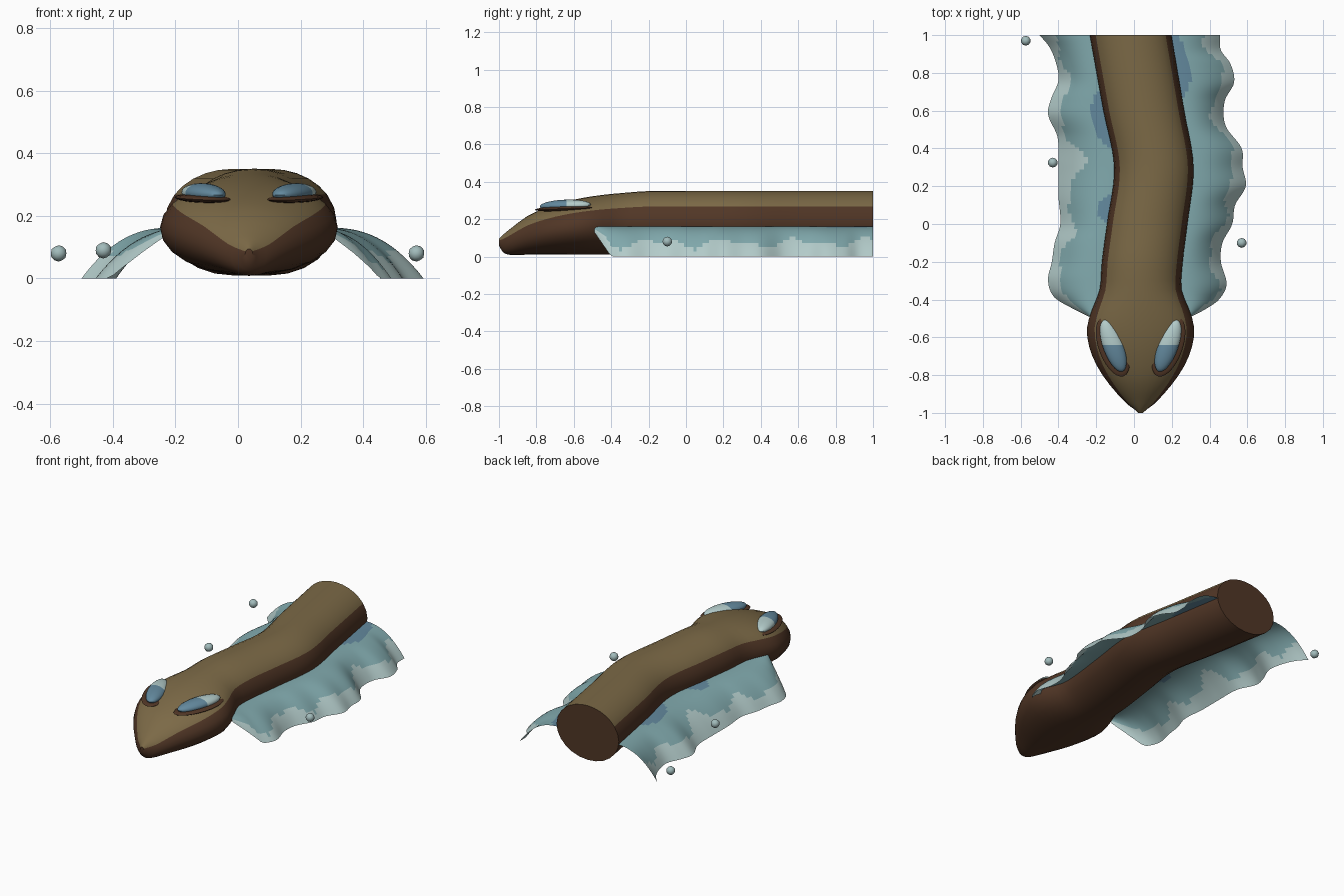
import bpy, bmesh, math
from mathutils import Matrix

if "Cube" in bpy.data.objects:
    bpy.data.objects.remove(bpy.data.objects["Cube"])


def material(name, rgb):
    m = bpy.data.materials.new(name)
    m.diffuse_color = (*rgb, 1)
    m.use_nodes = True
    m.node_tree.nodes["Principled BSDF"].inputs["Base Color"].default_value = m.diffuse_color
    return m


TAN = material("tan back", (0.20, 0.142, 0.062))
BROWN = material("dark brown", (0.082, 0.037, 0.019))
TEAL = material("teal frill", (0.22, 0.40, 0.42))
PALE = material("pale edge", (0.45, 0.60, 0.59))
BLUE = material("steel blue", (0.125, 0.25, 0.34))
BUBBLE = material("bubble grey", (0.36, 0.50, 0.50))


def finish(bm, name, mats, angle=40):
    mesh = bpy.data.meshes.new(name)
    bm.to_mesh(mesh)
    bm.free()
    for m in mats:
        mesh.materials.append(m)
    ob = bpy.data.objects.new(name, mesh)
    bpy.context.collection.objects.link(ob)
    bpy.ops.object.select_all(action='DESELECT')
    ob.select_set(True)
    bpy.context.view_layer.objects.active = ob
    bpy.ops.object.shade_smooth_by_angle(angle=math.radians(angle))
    return ob


def curve(table, y, col):
    """Smooth (Hermite) lookup of a column in a table sorted by its first entry."""
    n = len(table)
    i = max(j for j in range(n - 1) if table[j][0] <= y + 1e-9)

    def slope(j):
        a, b = table[max(j - 1, 0)], table[min(j + 1, n - 1)]
        return (b[col] - a[col]) / (b[0] - a[0])
    p, q = table[i], table[i + 1]
    h = q[0] - p[0]
    t = (y - p[0]) / h
    return (p[col] * (2*t**3 - 3*t*t + 1) + q[col] * (3*t*t - 2*t**3)
            + h * slope(i) * (t**3 - 2*t*t + t) + h * slope(i + 1) * (t**3 - t*t))


# y, centre x, half width, top z, bottom z
BODY = [(-1.00, .035, .012, .095, .06), (-.98, .035, .035, .115, .025),
        (-.95, .035, .075, .14, .01), (-.85, .035, .165, .215, .01),
        (-.75, .035, .232, .260, .01), (-.65, .035, .272, .292, .01),
        (-.55, .035, .284, .314, .01), (-.45, .035, .256, .329, .01),
        (-.35, .035, .217, .339, .01), (-.20, .044, .214, .35, .01),
        (0.0, .070, .213, .35, .01), (.30, .105, .210, .35, .01),
        (.60, .052, .214, .35, .01), (1.0, -.018, .216, .35, .01)]

# --- body and head: one lofted tube, tan on top and brown below ---
bm = bmesh.new()
ys = [-1, -.99, -.98, -.965, -.95, -.925, -.9] + [-.85 + .05 * i for i in range(38)]
low, up = math.radians(31), math.radians(149)
angles = ([low + (up - low) * i / 10 for i in range(10)]
          + [up + (2 * math.pi - up + low) * i / 16 for i in range(16)])
rings = []
for y in ys:
    y = min(y, 1.0)
    cx, hw, top, bot = (curve(BODY, y, c) for c in (1, 2, 3, 4))
    rings.append([bm.verts.new((cx + hw * math.cos(a), y,
                                (top + bot) / 2 + (top - bot) / 2 * math.sin(a)))
                  for a in angles])
N = len(angles)
for r, s in zip(rings, rings[1:]):
    for k in range(N):
        f = bm.faces.new((r[k], r[(k + 1) % N], s[(k + 1) % N], s[k]))
        f.material_index = 0 if k < 10 else 1
for r in (rings[0], rings[-1]):
    bm.faces.new(r).material_index = 1
bmesh.ops.recalc_face_normals(bm, faces=bm.faces)
finish(bm, "body", [TAN, BROWN])

# --- wavy side frills: y, outer edge x ---
LEFT = [(-.49, -.24), (-.45, -.32), (-.39, -.42), (-.30, -.455), (-.2, -.435), (-.1, -.42),
        (0, -.39), (.15, -.40), (.3, -.40), (.46, -.405), (.58, -.455), (.66, -.44),
        (.76, -.40), (.86, -.415), (.94, -.45), (1, -.50)]
RIGHT = [(-.49, .305), (-.45, .38), (-.4, .45), (-.32, .49), (-.2, .46), (-.1, .468),
         (0, .52), (.1, .535), (.2, .592), (.3, .575), (.4, .57), (.52, .485),
         (.65, .48), (.75, .53), (.85, .51), (.92, .46), (1, .455)]


def frill(name, edge, side, blue_spots):
    bm = bmesh.new()
    ny, nt = 90, 14
    grid = []
    for i in range(ny + 1):
        y = min(-.49 + 1.49 * i / ny, 1.0)
        x0 = curve(BODY, y, 1) + side * (curve(BODY, y, 2) - .02)
        x1 = curve(edge, y, 1)
        drop = .16 - .13 * max(0, (-.40 - y) / .09)   # front corner lifts to the body
        grid.append([bm.verts.new((x0 + (x1 - x0) * j / nt, y,
                                   .162 - (drop + .002) * (j / nt) ** 2.4))
                     for j in range(nt + 1)])
    for i in range(ny):
        for j in range(nt):
            quad = (grid[i][j], grid[i][j + 1], grid[i + 1][j + 1], grid[i + 1][j])
            f = bm.faces.new(quad if side > 0 else quad[::-1])
            y, t = -.49 + 1.49 * (i + .5) / ny, (j + .5) / nt
            rim = .78 + .07 * math.sin(17 * y + side) + .05 * math.sin(31 * y)
            if side < 0:
                rim -= .15 * math.exp(-((y - .32) / .09) ** 2)
            if t > rim:
                f.material_index = 1
            elif any(((y - c) / r) ** 2 + (t / .3) ** 2 < 1 for c, r in blue_spots):
                f.material_index = 2
    for v in bm.verts:
        v.co.z = max(v.co.z, 0)
    finish(bm, name, [TEAL, PALE, BLUE], 80)


frill("left_frill", LEFT, -1, [(.55, .16), (.08, .08)])
frill("right_frill", RIGHT, 1, [(.86, .2)])


# --- eyes: flattened ellipsoids on brown lids ---
def ellipsoid(radii, centre, turn):
    bm = bmesh.new()
    m = (Matrix.Translation(centre) @ Matrix.Rotation(turn, 4, 'Z')
         @ Matrix.Rotation(math.radians(2), 4, 'X') @ Matrix.Diagonal((*radii, 1)))
    bmesh.ops.create_uvsphere(bm, u_segments=28, v_segments=14, radius=1, matrix=m)
    return bm


for side, label in ((-1, "left"), (1, "right")):
    x, turn = .035 + side * .145, -side * math.radians(20)
    finish(ellipsoid((.075, .166, .014), (x - side * -.002, -.65, .256), turn),
           label + "_eyelid", [BROWN])
    bm = ellipsoid((.054, .145, .032), (x, -.645, .272), turn)
    bmesh.ops.bisect_plane(bm, geom=bm.verts[:] + bm.edges[:] + bm.faces[:],
                           plane_co=(0, -.64, 0), plane_no=(0, 1, 0))
    for f in bm.faces:
        f.material_index = 1 if f.calc_center_median().y > -.64 else 0
    finish(bm, label + "_eye", [BLUE, PALE])

# --- drifting bubbles ---
for i, c in enumerate(((-.573, .97, .08), (-.43, .325, .09), (.57, -.10, .08))):
    bm = bmesh.new()
    bmesh.ops.create_icosphere(bm, subdivisions=2, radius=.026,
                               matrix=Matrix.Translation(c))
    finish(bm, f"bubble_{i + 1}", [BUBBLE])
